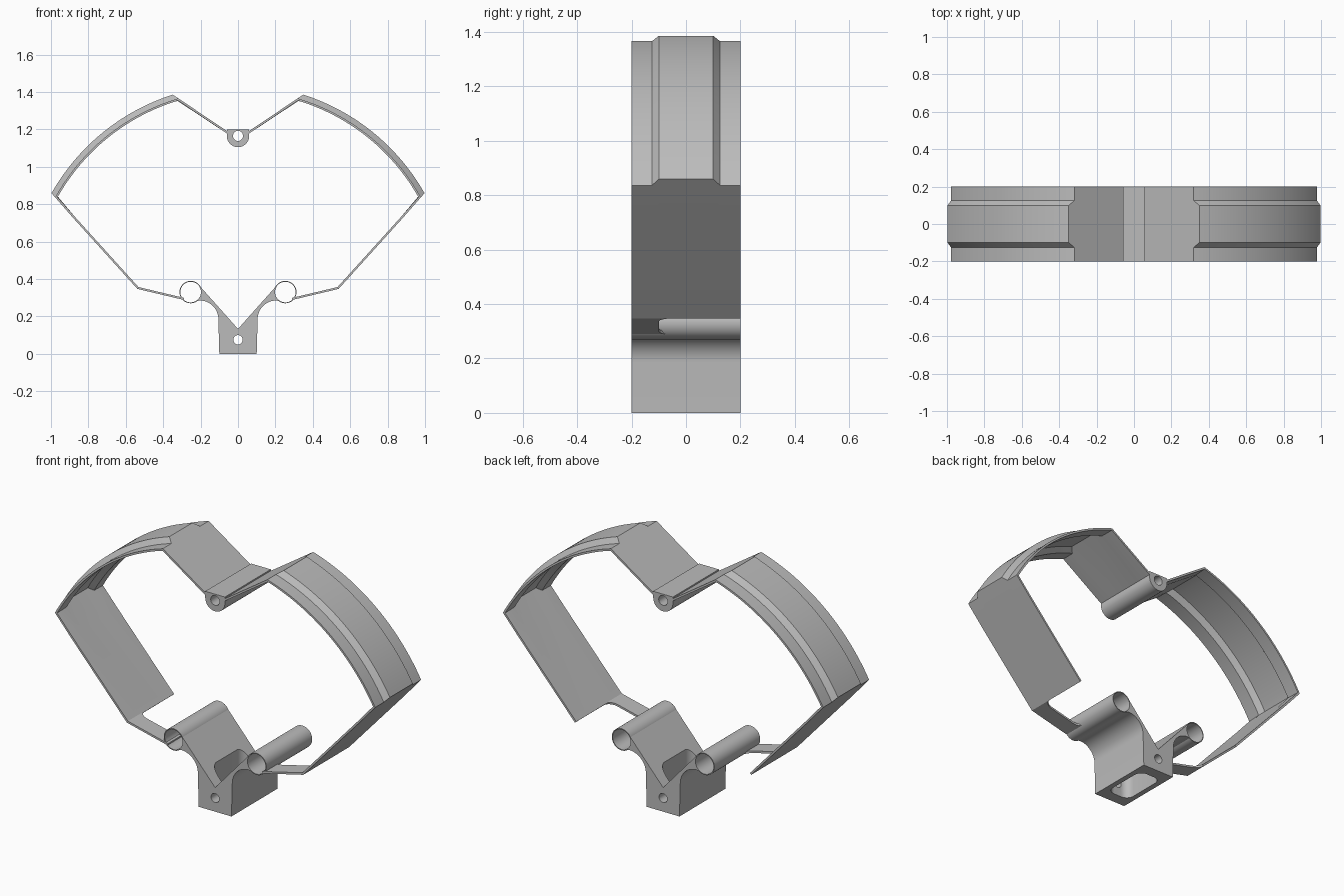
import bpy, bmesh
from math import sin, cos, pi, radians, atan2, sqrt
from mathutils import Vector

cube = bpy.data.objects.get("Cube")
if cube:
    bpy.data.objects.remove(cube, do_unlink=True)

grey = bpy.data.materials.new("plain grey")
grey.use_nodes = True
grey.diffuse_color = (0.5, 0.5, 0.5, 1)
grey.node_tree.nodes["Principled BSDF"].inputs["Base Color"].default_value = (0.5, 0.5, 0.5, 1)

HALF = 0.2                      # half depth of the frame
WALL = 0.011                    # sheet thickness
ARC = Vector((0, 0.294))        # centre of the curved shells
TUBE = Vector((0.253, 0.33))    # centre of a lower tube


def arc(centre, r, a0, a1, n):
    """Points (x, z) on an arc, angles in degrees."""
    angles = [radians(a0 + (a1 - a0) * i / n) for i in range(n + 1)]
    return [Vector((centre[0] + r * cos(a), centre[1] + r * sin(a))) for a in angles]


def hit(p, q, r):
    """Where the line from p through q leaves the shell circle of radius r."""
    d = (q - p).normalized()
    o = p - ARC
    b = o.dot(d)
    return p + d * (sqrt(b * b - o.dot(o) + r * r) - b)


def finish(name, bm):
    mesh = bpy.data.meshes.new(name)
    bm.to_mesh(mesh)
    bm.free()
    mesh.materials.append(grey)
    ob = bpy.data.objects.new(name, mesh)
    bpy.context.collection.objects.link(ob)
    return ob


def apply_all(ob):
    bpy.ops.object.select_all(action='DESELECT')
    bpy.context.view_layer.objects.active = ob
    ob.select_set(True)
    for m in list(ob.modifiers):
        bpy.ops.object.modifier_apply(modifier=m.name)
    bpy.ops.object.shade_smooth_by_angle(angle=radians(22))


def sheet(name, columns, thickness):
    """Skin columns of 3D points, thicken inwards and mirror to the other side."""
    bm = bmesh.new()
    grid = [[bm.verts.new(p) for p in col] for col in columns]
    for a, b in zip(grid, grid[1:]):
        for i in range(len(a) - 1):
            bm.faces.new((a[i], a[i + 1], b[i + 1], b[i]))
    bmesh.ops.remove_doubles(bm, verts=bm.verts, dist=1e-5)
    ob = finish(name, bm)
    solid = ob.modifiers.new("thickness", 'SOLIDIFY')
    solid.thickness = thickness
    solid.offset = -1
    solid.use_even_offset = True
    mirror = ob.modifiers.new("mirror", 'MIRROR')
    mirror.use_mirror_merge = False
    apply_all(ob)
    return ob


def prism(name, outline, half=HALF):
    """Extrude an (x, z) outline along y."""
    bm = bmesh.new()
    face = bm.faces.new([bm.verts.new((p[0], -half, p[1])) for p in outline])
    side = bmesh.ops.extrude_face_region(bm, geom=[face])["geom"]
    bmesh.ops.translate(bm, vec=(0, 2 * half, 0),
                        verts=[v for v in side if isinstance(v, bmesh.types.BMVert)])
    bmesh.ops.recalc_face_normals(bm, faces=bm.faces)
    return finish(name, bm)


def cut(ob, cutters):
    for c in cutters:
        c.hide_render = True
        m = ob.modifiers.new("cut", 'BOOLEAN')
        m.operation, m.solver, m.object = 'DIFFERENCE', 'EXACT', c
    apply_all(ob)
    for c in cutters:
        bpy.data.objects.remove(c, do_unlink=True)


# Side shells: upper wall, raised curved band and lower wall in one skin
top0, top1 = Vector((0.05, 1.185)), Vector((0.348, 1.385))
low0, low1 = Vector((0.882, 0.727)), Vector((0.995, 0.856))
corner = Vector((0.538, 0.347))
columns = []
for y, r in ((-HALF, 1.118), (-0.125, 1.118), (-0.1, 1.146),
             (0.1, 1.146), (0.125, 1.118), (HALF, 1.118)):
    a, b = hit(top0, top1, r) - ARC, hit(low0, low1, r) - ARC
    curve = arc(ARC, r, *[atan2(p.y, p.x) * 180 / pi for p in (a, b)], 32)
    columns.append([(p.x, y, p.y) for p in [top0] + curve + [low0, corner]])
sheet("side_shells", columns, WALL)

# Narrow links from the lower walls to the tubes, flared at both ends
inner = Vector((0.29, 0.288))
flare = 0.05
span = corner.x - inner.x
steps = [flare * (1 - cos(radians(9 * i))) for i in range(11)]
offsets = steps + [span - s for s in reversed(steps)]
front, edge = [], []
for s in offsets:
    p = corner.lerp(inner, s / span)
    gap = max(0, flare - min(s, span - s))
    front.append((p.x, -HALF, p.y))
    edge.append((p.x, -0.1 + flare - sqrt(max(0, flare ** 2 - gap ** 2)), p.y))
sheet("links", [front, edge], WALL)

# Lower tubes
ring = arc(TUBE, 0.06, 360, 0, 48)
sheet("tubes", [[(p.x, y, p.y) for p in ring] for y in (-HALF, HALF)], 0.005)

# Lower block with two arms reaching round the tubes
half = [Vector((0.1, 0))]
half += arc((0.205, 0.185), 0.1, 180, 90, 14)
half += arc(TUBE, 0.058, 238, 138.5, 14)
mirrored = [Vector((-p.x, p.y)) for p in reversed(half)]
block = prism("lower_block", half + [Vector((0, 0.133))] + mirrored)

# Rounded pocket straight through the block, and its cross hole
bm = bmesh.new()
outline = []
for k, (sx, sy) in enumerate(((1, 1), (-1, 1), (-1, -1), (1, -1))):
    outline += arc((0.025 * sx, 0.09 * sy), 0.045, 90 * k, 90 * k + 90, 8)
face = bm.faces.new([bm.verts.new((p.x, p.y, -0.1)) for p in outline])
up = bmesh.ops.extrude_face_region(bm, geom=[face])["geom"]
bmesh.ops.translate(bm, vec=(0, 0, 0.6),
                    verts=[v for v in up if isinstance(v, bmesh.types.BMVert)])
bmesh.ops.recalc_face_normals(bm, faces=bm.faces)
pocket = finish("pocket_cutter", bm)
cut(block, [pocket, prism("hole_cutter", arc((0, 0.075), 0.025, 0, 345, 23), 0.3)])

# Upper pivot: round below, flat on top, bored through
pivot_outline = [Vector((0.06, 1.2))] + arc((0, 1.165), 0.06, 0, -180, 28) + [Vector((-0.06, 1.2))]
pivot = prism("upper_pivot", pivot_outline)
cut(pivot, [prism("bore_cutter", arc((0, 1.165), 0.027, 0, 345, 23), 0.3)])
